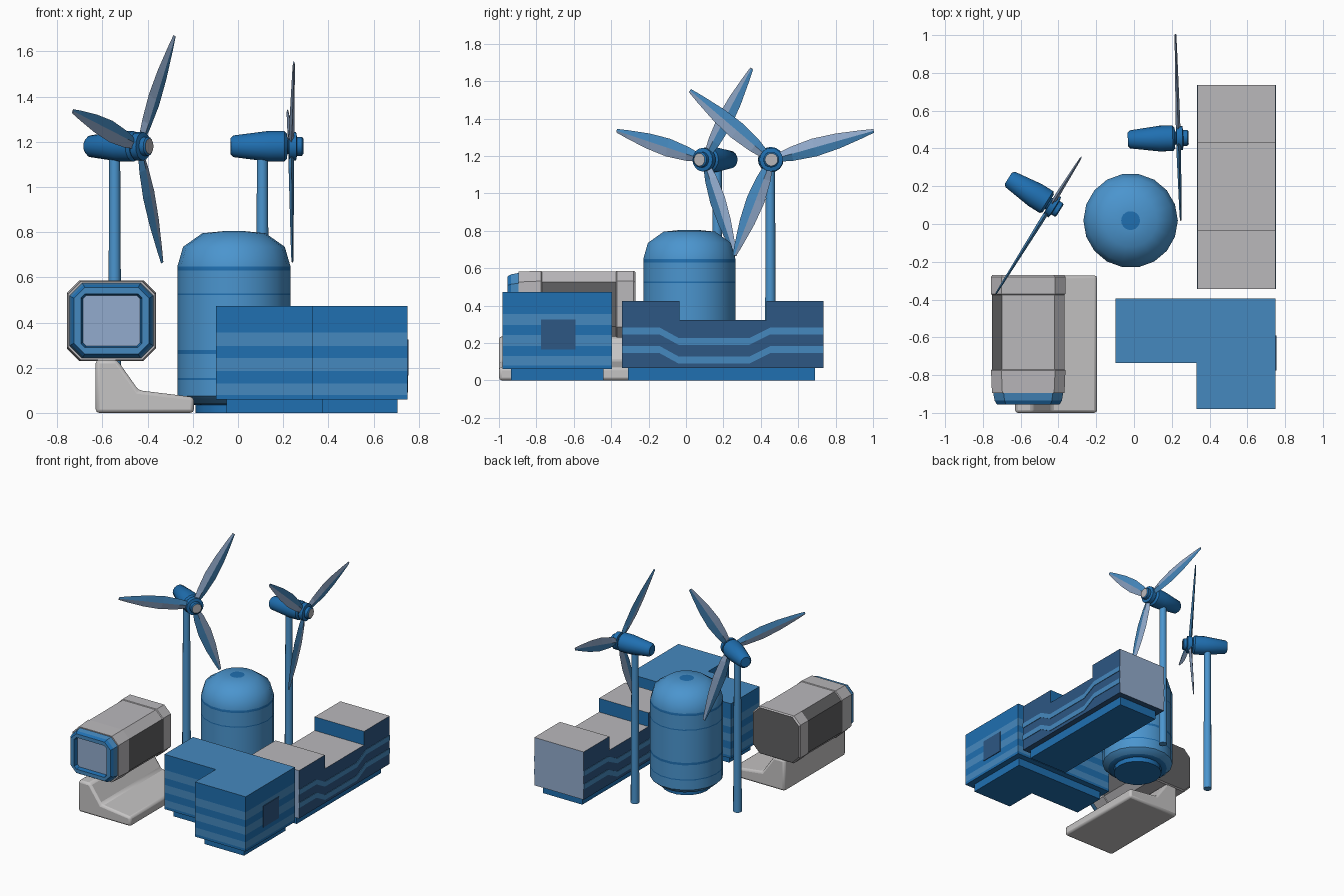
import bpy, bmesh
from math import sin, cos, pi, radians
from mathutils import Matrix, Vector

cube = bpy.data.objects.get("Cube")
if cube:
    bpy.data.objects.remove(cube, do_unlink=True)


def material(name, r, g, b):
    m = bpy.data.materials.new(name)
    m.use_nodes = True
    m.diffuse_color = (r, g, b, 1)
    m.node_tree.nodes["Principled BSDF"].inputs["Base Color"].default_value = (r, g, b, 1)
    return m


SKY = material("sky blue", .07, .30, .62)
MID = material("mid blue", .06, .25, .52)
DEEP = material("deep blue", .014, .16, .44)
NAVY = material("navy", .026, .095, .23)
STEEL = material("pale steel blue", .29, .41, .61)
GREY = material("grey", .49, .48, .50)
LIGHT = material("light grey", .56, .55, .55)
DARK = material("dark grey", .12, .12, .125)


def finish(name, bm, mats, smooth=None, matrix=None, bevel=0):
    bmesh.ops.recalc_face_normals(bm, faces=bm.faces)
    if matrix:
        bm.transform(matrix)
    me = bpy.data.meshes.new(name)
    bm.to_mesh(me)
    bm.free()
    for m in mats:
        me.materials.append(m)
    ob = bpy.data.objects.new(name, me)
    bpy.context.collection.objects.link(ob)
    if smooth:
        me.polygons.foreach_set("use_smooth", [True] * len(me.polygons))
        me.set_sharp_from_angle(angle=radians(smooth))
    if bevel:
        mod = ob.modifiers.new("bevel", 'BEVEL')
        mod.width, mod.segments = bevel, 2
    return ob


def loft(name, rings, mats, rule=None, smooth=None, matrix=None, bevel=0):
    """Skin closed rings; rule(segment, side) gives a material index, caps are -1 and -2."""
    rule = rule or (lambda i, j: 0)
    bm = bmesh.new()
    vs = [[bm.verts.new(p) for p in ring] for ring in rings]
    n = len(rings[0])
    for i in range(len(rings) - 1):
        for j in range(n):
            k = (j + 1) % n
            f = bm.faces.new((vs[i][j], vs[i][k], vs[i + 1][k], vs[i + 1][j]))
            f.material_index = rule(i, j)
    bm.faces.new(vs[0][::-1]).material_index = rule(-1, 0)
    bm.faces.new(vs[-1]).material_index = rule(-2, 0)
    return finish(name, bm, mats, smooth, matrix, bevel)


def lathe(name, profile, mats, rule=None, sides=16, matrix=None, smooth=35):
    rings = [[(r * cos(2 * pi * j / sides), r * sin(2 * pi * j / sides), z)
              for j in range(sides)] for r, z in profile]
    return loft(name, rings, mats, rule, smooth, matrix)


def box(name, lo, hi, mat):
    ring = [(lo[0], lo[1]), (hi[0], lo[1]), (hi[0], hi[1]), (lo[0], hi[1])]
    return loft(name, [[(x, y, z) for x, y in ring] for z in (lo[2], hi[2])], [mat])


# Wind turbines
def blade(name, angle, length, matrix):
    along = Vector((0, cos(angle), sin(angle)))
    across = Vector((0, -sin(angle), cos(angle)))
    thick = Vector((1, 0, 0))
    rings = []
    for s, w, t in ((.03, .018, .012), (.2, .038, .012), (.42, .049, .010),
                    (.65, .041, .008), (.88, .022, .006), (1, .010, .004)):
        c = along * s * length
        rings.append([c + across * w, c + thick * t, c - across * w, c - thick * t])
    loft(name, rings, [STEEL, MID], lambda i, j: int(j in (1, 2)), None, matrix)


def turbine(side, hub, yaw, blades):
    place = Matrix.Translation(hub) @ Matrix.Rotation(radians(yaw), 4, 'Z')
    axis = place @ Matrix.Rotation(pi / 2, 4, 'Y')
    lathe(side + "_nacelle", [(.036, -.268), (.048, -.255), (.068, -.1), (.068, -.03), (.055, -.018)],
          [DEEP], matrix=axis)
    lathe(side + "_hub", [(.035, -.02), (.035, -.012), (.063, -.01), (.063, .022), (.042, .026),
                          (.042, .048), (.034, .054)],
          [DEEP, GREY], lambda i, j: int(i == -2), matrix=axis)
    for n, (angle, length) in enumerate(blades):
        blade(f"{side}_blade_{n + 1}", radians(angle), length, place)
    foot = place @ Vector((-.127, 0, 0))
    lathe(side + "_pole", [(.030, 0), (.024, hub[2])], [SKY], sides=12,
          matrix=Matrix.Translation((foot.x, foot.y, 0)))


turbine("left_turbine", (.235, .455, 1.18), 1.6, ((15.7, .57), (139.6, .57), (249, .548)))
turbine("right_turbine", (-.438, .10, 1.18), -32, ((58.7, .57), (164.4, .575), (290.6, .55)))

# Storage tank with dark bands
profile = [(.17, 0), (.17, .035), (.21, .04), (.25, .075)]
bands = []
for z, h in ((.15, .008), (.27, .018), (.525, .008), (.64, .018)):
    bands.append(len(profile))
    profile += [(.25, z - h / 2), (.25, z + h / 2)]
profile += [(.225, .735), (.14, .795), (.05, .804), (.01, .804)]
top = len(profile) - 2
lathe("storage_tank", profile, [SKY, DEEP],
      lambda i, j: int(i in bands or i < 2 or i >= top), sides=18,
      matrix=Matrix.Translation((-.018, .018, 0)), smooth=40)


# Angular front building with horizontal bands
def l_outline(d, z):
    pts = ((-.097, -.395), (-.097, -.735), (.33, -.735), (.33, -.98), (.75, -.98), (.75, -.395))
    grow = ((1, -1), (1, 1), (1, 1), (1, 1), (-1, 1), (-1, -1))
    return [(x + d * a, y + d * b, z) for (x, y), (a, b) in zip(pts, grow)]


levels = (.06, .08, .13, .185, .243, .295, .355, .472)
loft("front_building", [l_outline(0, z) for z in levels], [DEEP, MID],
     lambda i, j: int(i in (1, 3, 5, -2)))
loft("front_building_base", [l_outline(.045, z) for z in (0, .06)], [DEEP])
box("front_building_window", (.745, -.775, .165), (.755, -.59, .325), NAVY)

# Stepped rear building
steps = [(-.343, .065), (.735, .065), (.735, .425), (.43, .425),
         (.43, .322), (-.035, .322), (-.035, .425), (-.343, .425)]
side_colour = {0: 0, 1: 2, 2: 1, 3: 3, 4: 1, 5: 3, 6: 1, 7: 2}
loft("rear_building", [[(x, y, z) for y, z in steps] for x in (.337, .748)],
     [NAVY, GREY, STEEL, DEEP], lambda i, j: side_colour[j] if i == 0 else 0)
box("rear_building_base", (.38, -.31, 0), (.705, .69, .065), DEEP)

# Wavy stripes on both long sides
path = ((-.343, 0), (-.14, 0), (-.04, -.055), (.34, -.055), (.45, 0), (.735, 0))
for side, x in (("left", .748), ("right", .333)):
    for n, (low, high) in enumerate(((.145, .183), (.245, .282))):
        rings = [[(x, y, low + d), (x + .004, y, low + d),
                  (x + .004, y, high + d), (x, y, high + d)] for y, d in path]
        loft(f"rear_building_stripe_{side}_{n + 1}", rings, [MID])


# Camera housing
def octagon(y, w, h, c):
    pts = [(w, h - c), (w - c, h), (c - w, h), (-w, h - c),
           (-w, c - h), (c - w, -h), (w - c, -h), (w, c - h)]
    return [(-.56 + x, y, .408 + z) for x, z in pts]


shell = [octagon(-.27, .190, .171, .055), octagon(-.28, .197, .178, .055),
         octagon(-.37, .197, .178, .055), octagon(-.375, .193, .174, .055),
         octagon(-.77, .193, .174, .055), octagon(-.775, .197, .178, .055),
         octagon(-.895, .192, .173, .055)]
loft("camera_shell", shell, [GREY, DARK],
     lambda i, j: int((i == 3 and j in (2, 3, 7)) or i == -1))
front = [octagon(-.89, .186, .167, .055), octagon(-.935, .178, .159, .053),
         octagon(-.955, .166, .147, .048), octagon(-.955, .135, .119, .018),
         octagon(-.925, .127, .112, .016)]
loft("camera_front", front, [MID, DEEP, STEEL],
     lambda i, j: 2 if i == -2 else int(i in (1, 3)))

# Camera stand
stand = [(-.63, 0), (-.195, 0), (-.195, .07), (-.44, .10), (-.535, .235), (-.63, .235)]
loft("camera_stand", [[(x, y, z) for x, z in stand] for y in (-1, -.272)], [LIGHT],
     smooth=35, bevel=.016)
